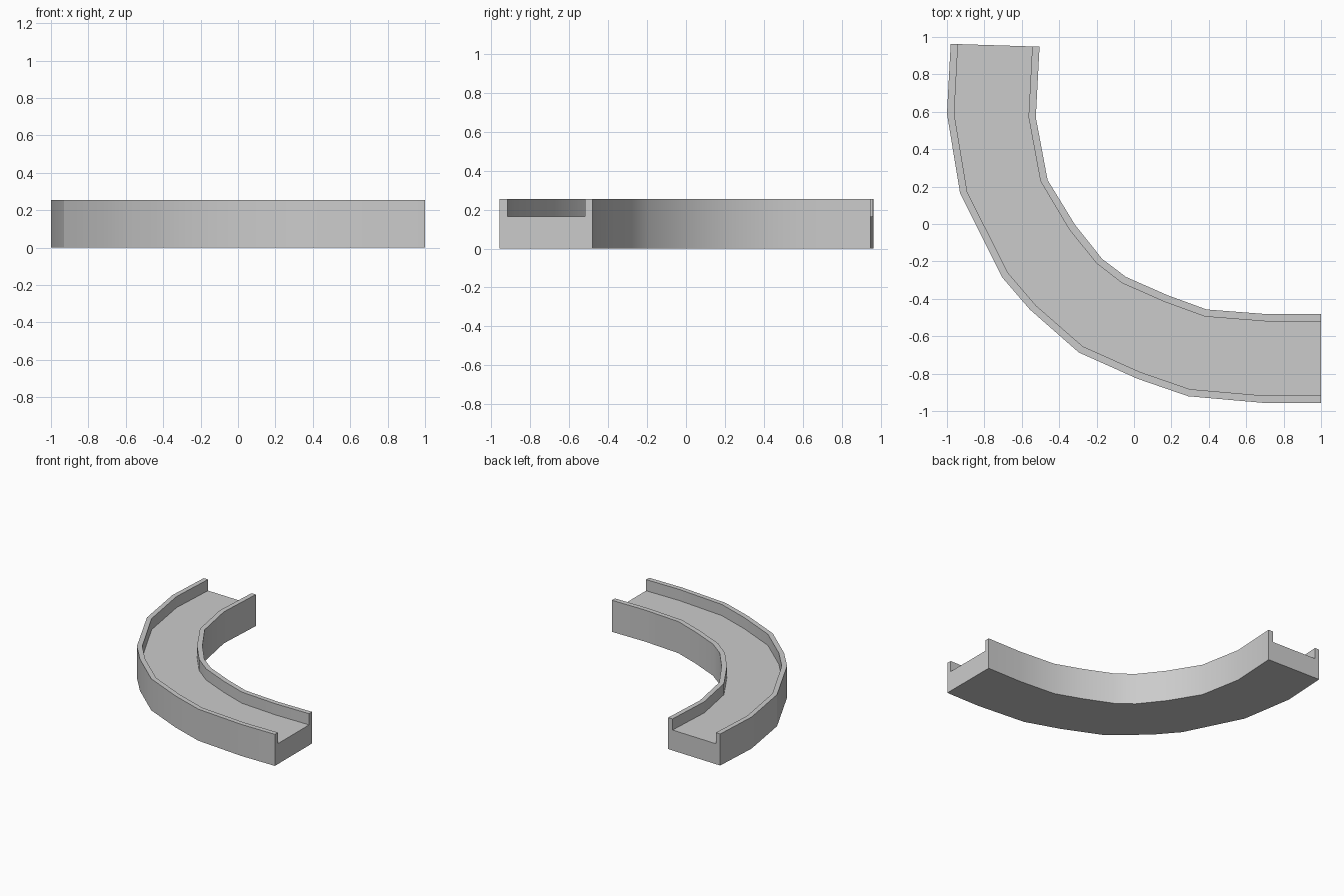
import bpy, bmesh, math
from mathutils import Vector

if "Cube" in bpy.data.objects:
    bpy.data.objects.remove(bpy.data.objects["Cube"])

HEIGHT, FLOOR, LIP = 0.255, 0.165, 0.082

# Plan outline of the bend: matching points on the outer and inner side
outer = [(-0.98, 0.963), (-1.0, 0.59), (-0.93, 0.165), (-0.705, -0.285), (-0.557, -0.457),
         (-0.295, -0.687), (0.02, -0.828), (0.29, -0.921), (0.70, -0.957), (1.0, -0.957)]
inner = [(-0.505, 0.948), (-0.525, 0.57), (-0.462, 0.235), (-0.315, -0.005), (-0.17, -0.187),
         (-0.043, -0.283), (0.18, -0.381), (0.388, -0.457), (0.70, -0.481), (1.0, -0.481)]

# Channel cross-section: (fraction across the width, height)
section = [(0, 0), (1, 0), (1, HEIGHT), (1 - LIP, HEIGHT),
           (1 - LIP, FLOOR), (LIP, FLOOR), (LIP, HEIGHT), (0, HEIGHT)]

# Loft the section along the bend
bm = bmesh.new()
rings = []
for o, i in zip(outer, inner):
    a, b = Vector(o), Vector(i)
    rings.append([bm.verts.new((*a.lerp(b, t), z)) for t, z in section])
n = len(section)
for r, s in zip(rings, rings[1:]):
    for k in range(n):
        m = (k + 1) % n
        bm.faces.new((r[k], r[m], s[m], s[k]))

# End caps
bm.faces.new(rings[0])
bm.faces.new(rings[-1])
bmesh.ops.recalc_face_normals(bm, faces=bm.faces[:])

# Smooth curved walls, crisp corners
for f in bm.faces:
    f.smooth = True
for e in bm.edges:
    e.smooth = e.calc_face_angle(0) < math.radians(30)
bm.edges.get((rings[2][0], rings[2][7])).smooth = False

mesh = bpy.data.meshes.new("curved_channel")
bm.to_mesh(mesh)
bm.free()
bpy.context.collection.objects.link(bpy.data.objects.new("curved_channel", mesh))
